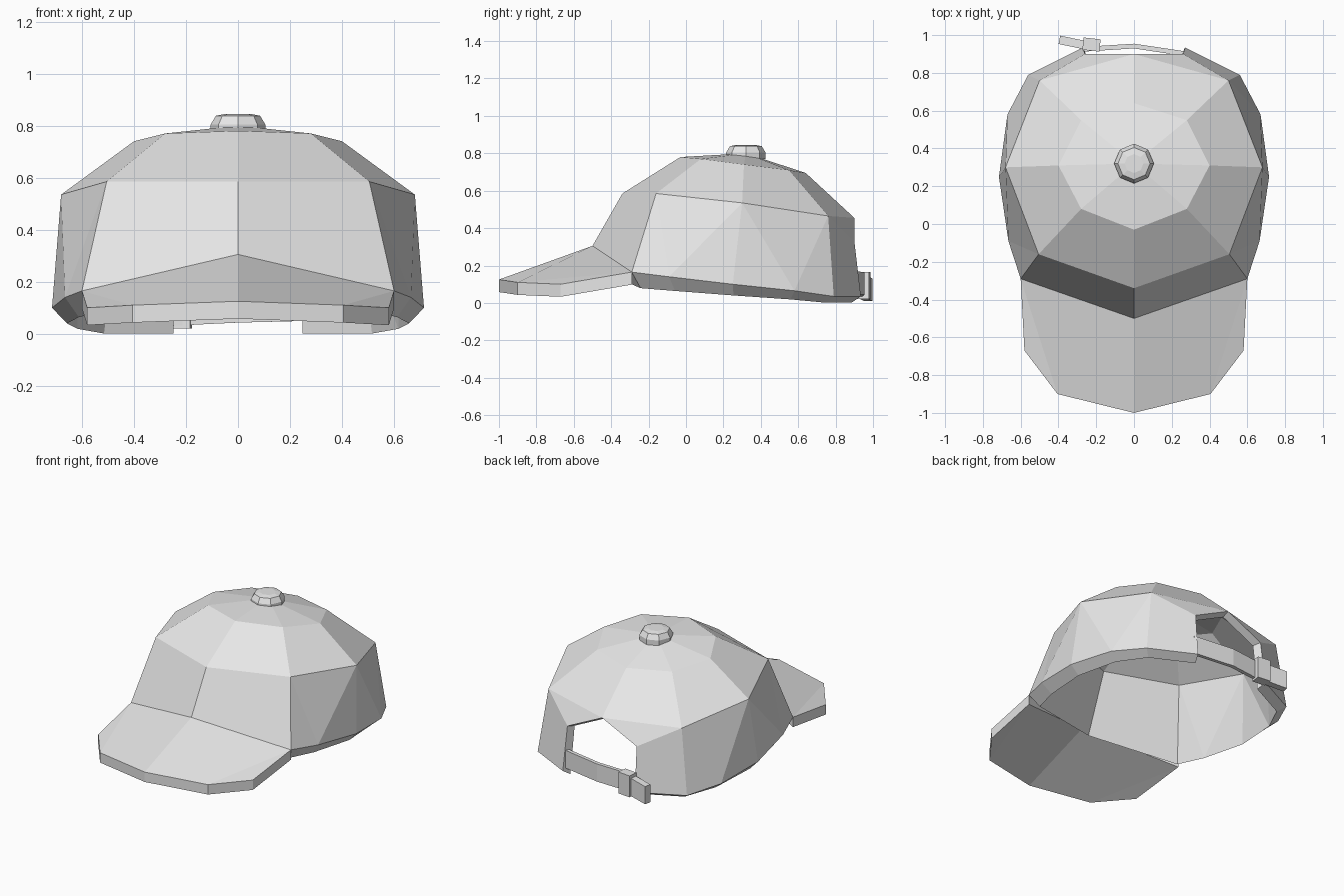
import bpy, bmesh, math
from mathutils import Vector

cube = bpy.data.objects.get("Cube")
if cube:
    bpy.data.objects.remove(cube, do_unlink=True)

grey = bpy.data.materials.new("light_grey_cloth")
grey.use_nodes = True
colour = (0.8, 0.8, 0.8, 1)
grey.diffuse_color = colour
grey.node_tree.nodes["Principled BSDF"].inputs["Base Color"].default_value = colour


def finish(name, bm, mirrored=False):
    """Turn a bmesh into a flat shaded object, optionally mirrored across x."""
    bmesh.ops.recalc_face_normals(bm, faces=bm.faces)
    mesh = bpy.data.meshes.new(name)
    bm.to_mesh(mesh)
    bm.free()
    mesh.materials.append(grey)
    obj = bpy.data.objects.new(name, mesh)
    bpy.context.collection.objects.link(obj)
    if mirrored:
        obj.modifiers.new("both_sides", "MIRROR").use_axis[0] = True
    return obj


def shell(name, points, faces, border, inner_of):
    """Build half a thick shell: outer faces, inner copies and a closing border."""
    bm = bmesh.new()
    outer = {k: bm.verts.new(p) for k, p in points.items()}
    inner = {k: bm.verts.new(inner_of(Vector(p))) for k, p in points.items()}
    for word in faces.split():
        bm.faces.new([outer[k] for k in word])
        bm.faces.new([inner[k] for k in reversed(word)])
    for a, b in zip(border, border[1:]):
        bm.faces.new([outer[a], outer[b], inner[b], inner[a]])
    return finish(name, bm, mirrored=True)


# Crown: apex o, top ring a-e, middle ring A-E, rim P-V, strap opening V-W-E
crown = {
    "o": (0, .32, .8),
    "a": (0, -.03, .78), "b": (.28, .08, .77), "c": (.4, .31, .74),
    "d": (.28, .55, .71), "e": (0, .64, .695),
    "A": (0, -.34, .585), "B": (.505, -.16, .585), "C": (.68, .3, .535),
    "D": (.5, .76, .465), "E": (0, .9, .455),
    "P": (0, -.5, .305), "Q": (.6, -.29, .165), "R": (.665, -.09, .14),
    "S": (.715, .25, .1), "T": (.67, .58, .065), "U": (.56, .79, .035),
    "V": (.27, .935, .035), "W": (.26, .9, .33),
}
centre = Vector((0, .3, .2))


def crown_lining(p):
    q = centre + (p - centre) * .92
    if p.z < .31:                      # the rim bevels down and inward
        q.z = p.z * .6 - .02
    return q


shell("crown", crown,
      "oab obc ocd ode aABb bBCc cCDd dDEe "
      "APQB BQR BRC CRS CST CTD DTU DUVW DWE",
      "PQRSTUVWE", crown_lining)

# Brim: a curved slab running forward from the front edge of the crown
brim = {
    "P": crown["P"], "Q": crown["Q"],
    "J": (.58, -.67, .1), "K": (.405, -.9, .11), "L": (0, -1, .125),
}
shell("brim", brim, "PLKQ QKJ", "PQJKL", lambda p: p - Vector((0, 0, .067)))

# Top button: stacked eight sided rings
bm = bmesh.new()
rings = []
for radius, z in ((.105, .77), (.105, .805), (.085, .838), (.05, .845)):
    rings.append([bm.verts.new((radius * math.cos(i * math.tau / 8),
                                .32 + radius * math.sin(i * math.tau / 8), z))
                  for i in range(8)])
for low, high in zip(rings, rings[1:]):
    for i in range(8):
        j = (i + 1) % 8
        bm.faces.new([low[i], low[j], high[j], high[i]])
bm.faces.new(rings[-1])
bm.faces.new(rings[0][::-1])
finish("top_button", bm)


def band(name, path, height, thickness):
    """Sweep an upright rectangle along a path of lower edge points."""
    bm = bmesh.new()
    sections = []
    for i, p in enumerate(path):
        before, after = path[max(i - 1, 0)], path[min(i + 1, len(path) - 1)]
        along = Vector(after) - Vector(before)
        side = Vector((-along.y, along.x, 0)).normalized() * thickness / 2
        up = Vector((0, 0, height))
        p = Vector(p)
        sections.append([bm.verts.new(v) for v in
                         (p - side, p + side, p + side + up, p - side + up)])
    for s, t in zip(sections, sections[1:]):
        for i in range(4):
            j = (i + 1) % 4
            bm.faces.new([s[i], s[j], t[j], t[i]])
    bm.faces.new(sections[0])
    bm.faces.new(sections[-1][::-1])
    return finish(name, bm)


# Back strap with its buckle and loose end
band("back_strap", [(.28, .9, .05), (0, .942, .043), (-.27, .925, .03)], .12, .025)
band("strap_buckle", [(-.18, .945, .02), (-.27, .955, .02)], .145, .065)
band("strap_end", [(-.25, .945, .025), (-.395, .975, .01)], .12, .045)
